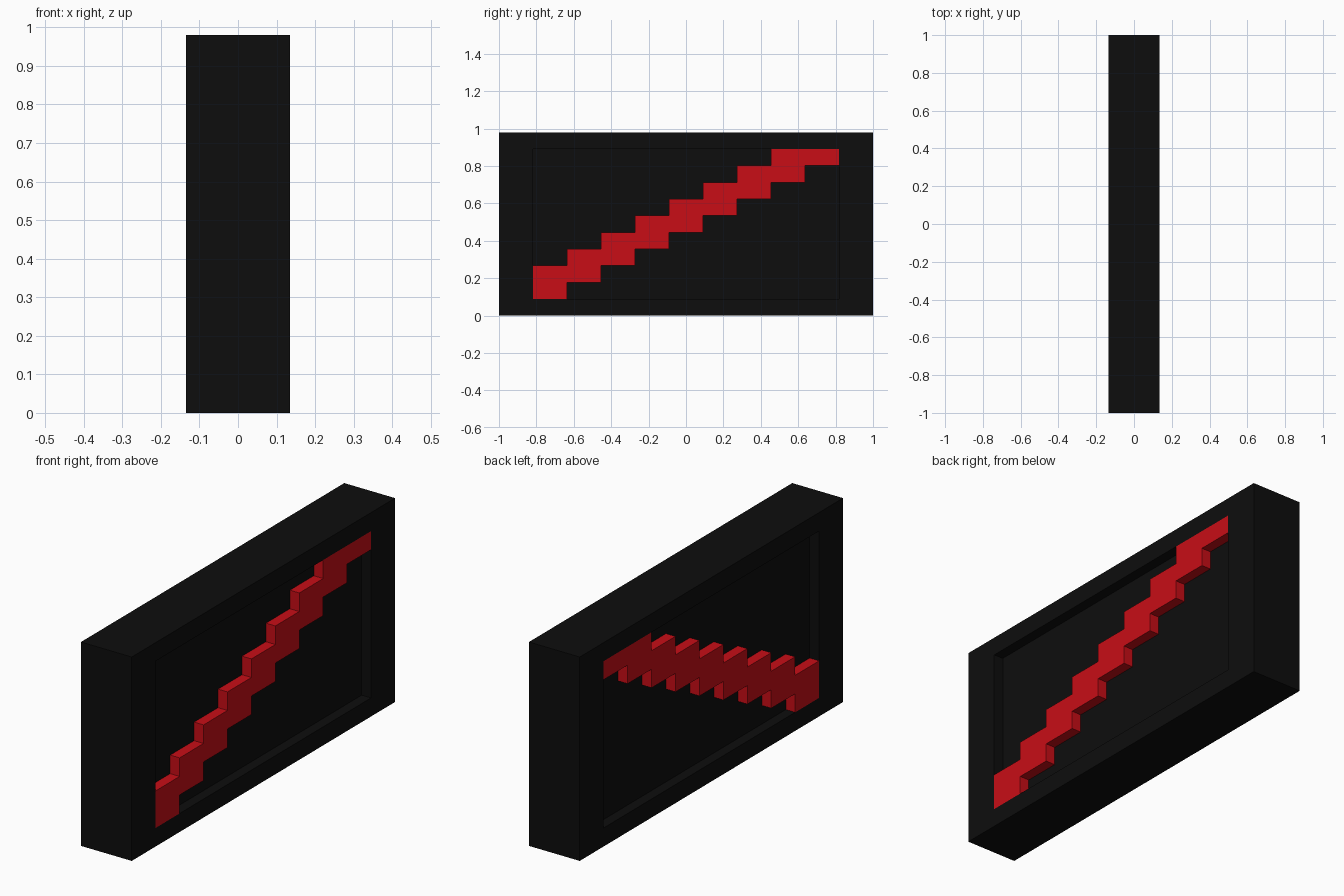
import bpy, bmesh

if "Cube" in bpy.data.objects:
    bpy.data.objects.remove(bpy.data.objects["Cube"])

W, D, H = 0.135, 1.0, 0.98       # half thickness, half length, height
SY, SZ = 2 / 22, H / 11          # grid module along the length and height
RECESS = 0.05
COLS = 9


def material(name, color):
    m = bpy.data.materials.new(name)
    m.diffuse_color = (*color, 1)
    m.use_nodes = True
    m.node_tree.nodes["Principled BSDF"].inputs["Base Color"].default_value = m.diffuse_color
    return m


def finish(bm, name, mat):
    bmesh.ops.recalc_face_normals(bm, faces=bm.faces)
    me = bpy.data.meshes.new(name)
    bm.to_mesh(me)
    bm.free()
    me.materials.append(mat)
    ob = bpy.data.objects.new(name, me)
    bpy.context.collection.objects.link(ob)
    return ob


black = material("black", (0.004, 0.004, 0.004))
red = material("red", (0.58, 0.004, 0.008))

# Slab with a rectangular recess sunk into both large sides
bm = bmesh.new()
bmesh.ops.create_cube(bm, size=1)
for v in bm.verts:
    v.co = (v.co.x * 2 * W, v.co.y * 2 * D, (v.co.z + 0.5) * H)
for side in [f for f in bm.faces if abs(f.normal.x) > 0.9]:
    sign = 1 if side.normal.x > 0 else -1
    bmesh.ops.inset_individual(bm, faces=[side], thickness=0.05)
    for v in side.verts:
        v.co.y = (D - 2 * SY) * (1 if v.co.y > 0 else -1)
        v.co.z = H - SZ if v.co.z > H / 2 else SZ
    floor = bmesh.ops.extrude_discrete_faces(bm, faces=[side])["faces"][0]
    for v in floor.verts:
        v.co.x = sign * (W - RECESS)
finish(bm, "recessed_panel", black)

# Stair outline: lower edge going up, upper edge coming back down
lower, upper = [], []
for i in range(COLS):
    y0 = -D + 2 * SY * (i + 1)
    y1 = y0 + 2 * SY
    top = min(i + 3, COLS + 1) * SZ
    lower += [(y0, (i + 1) * SZ), (y1, (i + 1) * SZ)]
    if i < COLS - 1:
        upper += [(y0, top), (y1, top)]
upper[-1] = (D - 2 * SY, (COLS + 1) * SZ)   # last two columns share one top
outline = lower + upper[::-1]

# One stair relief on each side, flush with the rim
for name, sign in (("stair_right", 1), ("stair_left", -1)):
    bm = bmesh.new()
    face = bm.faces.new([bm.verts.new((sign * (W - RECESS), y, z)) for y, z in outline])
    new = bmesh.ops.extrude_face_region(bm, geom=[face])["geom"]
    for v in new:
        if isinstance(v, bmesh.types.BMVert):
            v.co.x = sign * W
    finish(bm, name, red)
